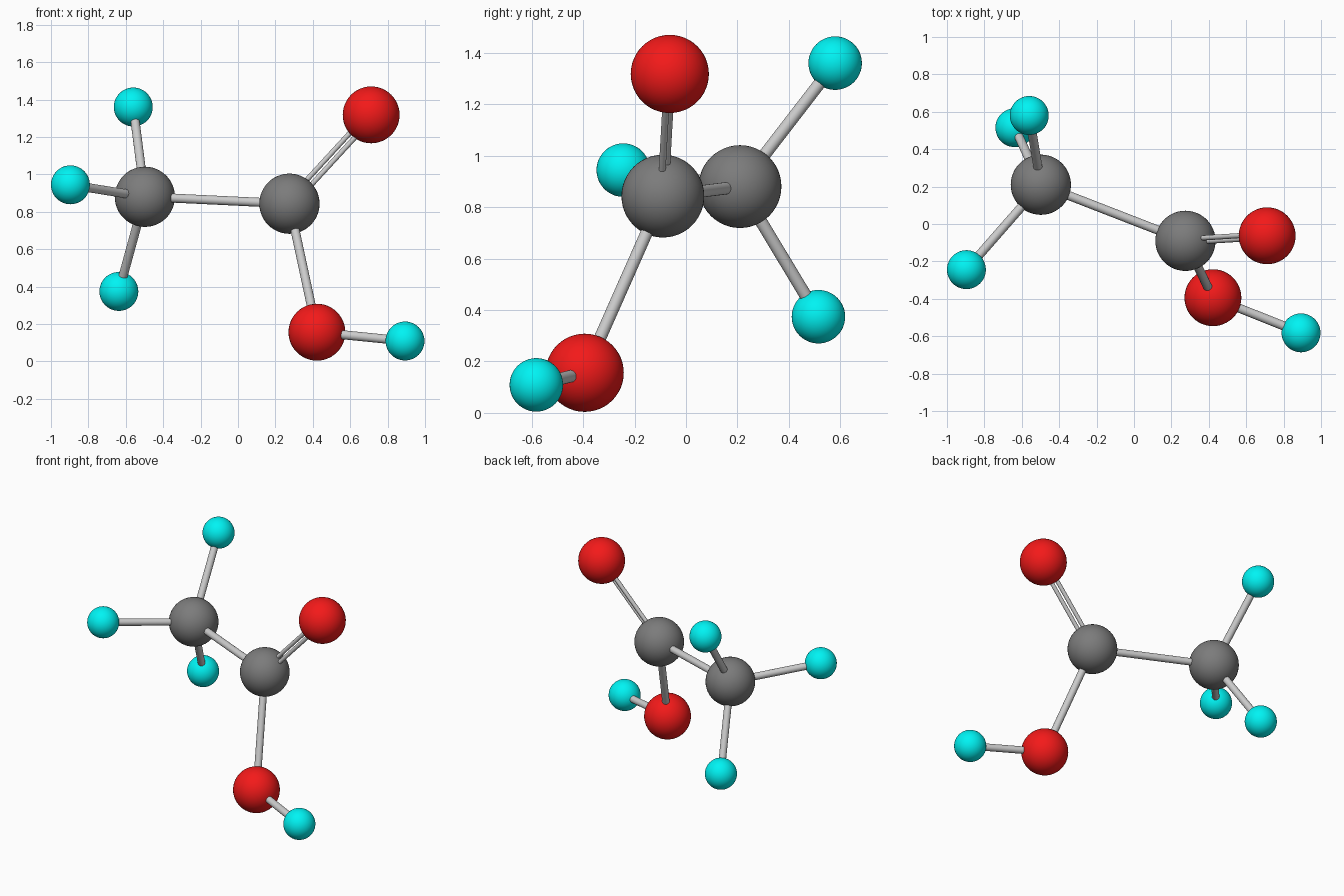
import bpy
from mathutils import Vector

if "Cube" in bpy.data.objects:
    bpy.data.objects.remove(bpy.data.objects["Cube"])


def material(name, rgb):
    m = bpy.data.materials.new(name)
    m.diffuse_color = (*rgb, 1)
    m.use_nodes = True
    m.node_tree.nodes["Principled BSDF"].inputs["Base Color"].default_value = m.diffuse_color
    return m


# Atom kinds: radius and colour
KINDS = {
    "carbon": (0.161, material("dark_grey", (0.2, 0.2, 0.2))),
    "oxygen": (0.152, material("red", (0.9, 0.01, 0.01))),
    "hydrogen": (0.104, material("cyan", (0.0, 0.9, 0.9))),
}

# Atom positions
ATOMS = {
    "carbon_methyl": (-0.498, 0.21, 0.88),
    "carbon_acid": (0.275, -0.09, 0.843),
    "oxygen_double": (0.712, -0.063, 1.318),
    "oxygen_single": (0.422, -0.394, 0.156),
    "hydrogen_top": (-0.56, 0.58, 1.36),
    "hydrogen_left": (-0.896, -0.244, 0.944),
    "hydrogen_bottom": (-0.637, 0.515, 0.374),
    "hydrogen_acid": (0.893, -0.582, 0.109),
}
ATOMS = {k: Vector(v) for k, v in ATOMS.items()}


def smooth(ob):
    bpy.ops.object.shade_smooth_by_angle()
    return ob


def rod(name, a, b, radius):
    d = b - a
    bpy.ops.mesh.primitive_cylinder_add(vertices=24, radius=radius, depth=d.length,
                                        location=(a + b) / 2)
    ob = bpy.context.object
    ob.name = name
    ob.rotation_euler = d.to_track_quat('Z', 'Y').to_euler()
    return smooth(ob)


# Atoms
for name, pos in ATOMS.items():
    radius, mat = KINDS[name.split("_")[0]]
    bpy.ops.mesh.primitive_uv_sphere_add(segments=48, ring_count=24, radius=radius, location=pos)
    ob = bpy.context.object
    ob.name = name
    ob.data.materials.append(mat)
    smooth(ob)

# Single bonds
for a, b in [("carbon_methyl", "carbon_acid"), ("carbon_methyl", "hydrogen_top"),
             ("carbon_methyl", "hydrogen_left"), ("carbon_methyl", "hydrogen_bottom"),
             ("carbon_acid", "oxygen_single"), ("oxygen_single", "hydrogen_acid")]:
    rod("bond_" + b, ATOMS[a], ATOMS[b], 0.024)

# Double bond: two thin rods side by side in the plane of the acid group
a, b = ATOMS["carbon_acid"], ATOMS["oxygen_double"]
axis = (b - a).normalized()
side = ATOMS["oxygen_single"] - a
side = (side - side.dot(axis) * axis).normalized()
for label, s in (("upper", -1), ("lower", 1)):
    off = side * s * 0.02
    rod("double_bond_" + label, a + off, b + off, 0.0135)
